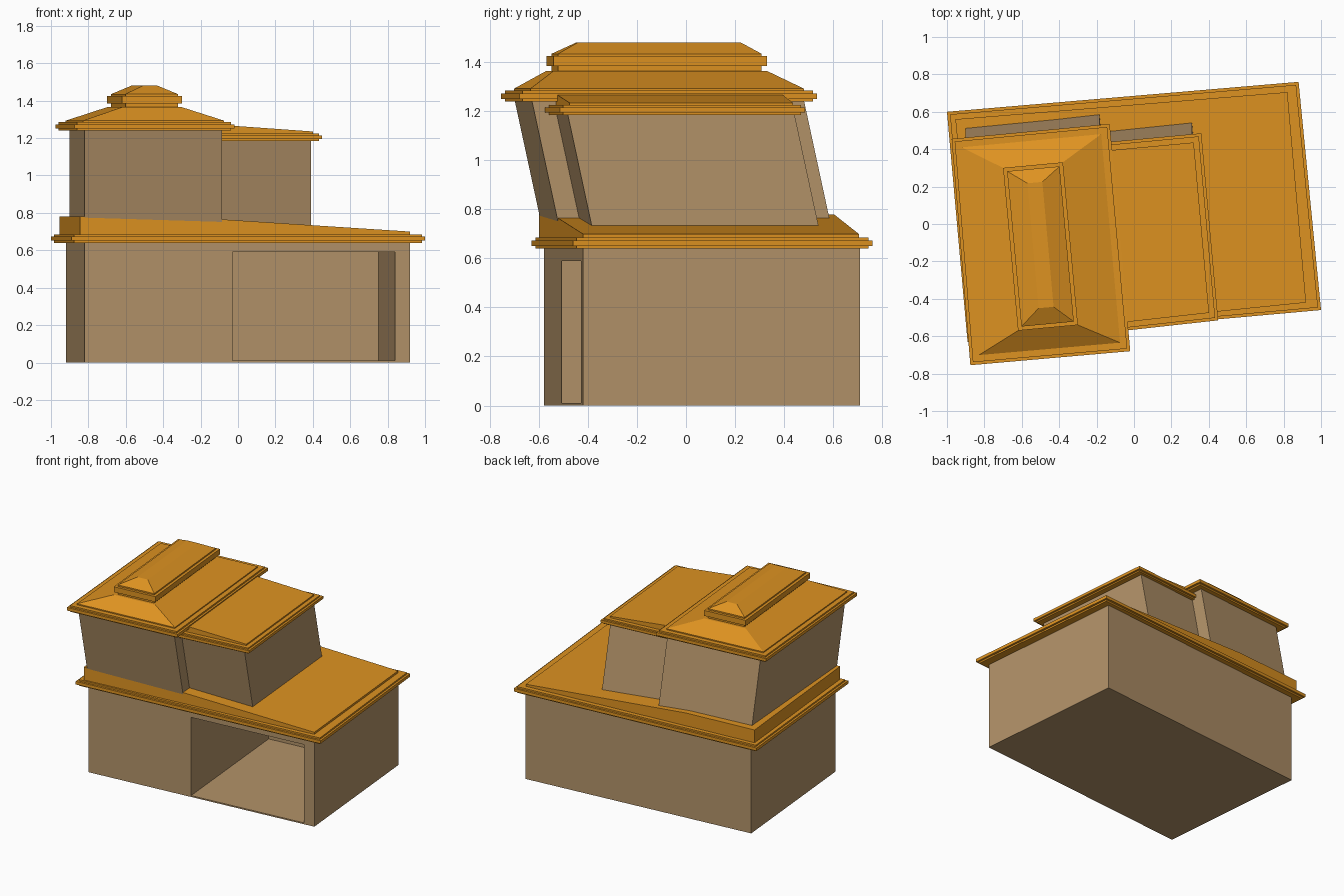
import bpy, bmesh
from mathutils import Vector

if "Cube" in bpy.data.objects:
    bpy.data.objects.remove(bpy.data.objects["Cube"])


def material(name, color):
    m = bpy.data.materials.new(name)
    m.diffuse_color = color
    m.use_nodes = True
    m.node_tree.nodes["Principled BSDF"].inputs["Base Color"].default_value = m.diffuse_color
    return m


WALL = material("wall_tan", (0.45, 0.29, 0.14, 1))
ROOF = material("roof_orange", (0.73, 0.29, 0.015, 1))


def loft(name, loops, mat):
    """Skin a list of matching 3D loops and cap both ends."""
    bm = bmesh.new()
    rings = [[bm.verts.new(p) for p in loop] for loop in loops]
    n = len(rings[0])
    for a, b in zip(rings, rings[1:]):
        for i in range(n):
            j = (i + 1) % n
            bm.faces.new((a[i], a[j], b[j], b[i]))
    bm.faces.new(rings[0])
    bm.faces.new(rings[-1])
    bmesh.ops.recalc_face_normals(bm, faces=bm.faces)
    me = bpy.data.meshes.new(name)
    bm.to_mesh(me)
    bm.free()
    me.materials.append(mat)
    ob = bpy.data.objects.new(name, me)
    bpy.context.collection.objects.link(ob)
    return ob


def at(quad, z, dy=0.0):
    return [(x, y + dy, z) for x, y in quad]


def inset(quad, d):
    """Move each corner of a plan inward along its two edges."""
    out = []
    for i, p in enumerate(quad):
        p = Vector(p)
        a, b = Vector(quad[i - 1]), Vector(quad[(i + 1) % 4])
        out.append(tuple(p + (a - p).normalized() * d + (b - p).normalized() * d))
    return out


def eave(name, plan, z0, z1):
    """Layered eave slab: thin inset course, full course, thin inset course."""
    h = (z1 - z0) / 4
    s = inset(plan, 0.015)
    loft(name, [at(s, z0), at(s, z0 + h), at(plan, z0 + h),
                at(plan, z1 - h), at(s, z1 - h), at(s, z1)], ROOF)


def wedge(name, plan, base, heights):
    """Sloped roof; heights = (fraction along the width, z) pairs."""
    fl, fr, br, bl = [Vector(p) for p in plan]

    def profile(l, r):
        pts = [(*l, base)]
        pts += [(*l.lerp(r, t), z) for t, z in heights]
        return pts + [(*r, base)]
    loft(name, [profile(fl, fr), profile(bl, br)], ROOF)


# Plans run front-left, front-right, back-right, back-left
# Ground storey with open room
body = loft("ground_walls", [at([(-0.82, -0.58), (0.92, -0.42), (0.82, 0.71), (-0.92, 0.55)], z)
                             for z in (0.0, 0.65)], WALL)
room = [(-0.02, -0.62), (0.85, -0.54), (0.75, 0.61), (-0.12, 0.53)]
cutter = loft("room_cutter", [at(room, z) for z in (0.01, 0.59)], WALL)
cutter.hide_render = True
cutter.hide_viewport = True
cut = body.modifiers.new("room", 'BOOLEAN')
cut.operation = 'DIFFERENCE'
cut.solver = 'EXACT'
cut.object = cutter

# Lower roof
low = [(-0.89, -0.63), (1.0, -0.46), (0.88, 0.76), (-1.0, 0.60)]
eave("lower_eave", low, 0.64, 0.685)
wedge("lower_roof", [(-0.845, -0.60), (0.92, -0.42), (0.82, 0.705), (-0.955, 0.56)],
      0.675, [(0, 0.78), (0.3, 0.78), (1, 0.70)])

# Leaning upper storey: right wing, then left tower
wing = [(-0.20, -0.54), (0.39, -0.485), (0.31, 0.44), (-0.25, 0.39)]
loft("wing_walls", [at(wing, 0.69, 0.11), at(wing, 1.20)], WALL)
tower = [(-0.82, -0.70), (-0.085, -0.63), (-0.185, 0.48), (-0.90, 0.41)]
loft("tower_walls", [at(tower, 0.74, 0.11), at(tower, 1.25)], WALL)

# Wing roof
wing_roof = [(-0.20, -0.587), (0.45, -0.515), (0.36, 0.485), (-0.28, 0.425)]
eave("wing_eave", wing_roof, 1.185, 1.225)
wedge("wing_roof", inset(wing_roof, 0.045), 1.22, [(0, 1.275), (1, 1.235)])

# Tower hip roof with raised cap
top = [(-0.875, -0.755), (-0.02, -0.68), (-0.13, 0.535), (-0.975, 0.455)]
eave("tower_eave", top, 1.24, 1.285)
cap = [(-0.62, -0.57), (-0.30, -0.54), (-0.38, 0.33), (-0.70, 0.30)]
skirt = inset(top, 0.05)
loft("tower_hip_roof", [at(skirt, 1.275), at(skirt, 1.293), at(cap, 1.365)], ROOF)
neck = inset(cap, 0.02)
ridge = [(-0.51, -0.45), (-0.43, -0.443), (-0.49, 0.225), (-0.57, 0.218)]
loft("tower_cap", [at(neck, 1.35), at(neck, 1.385), at(cap, 1.385), at(cap, 1.425),
                   at(neck, 1.425), at(neck, 1.435), at(ridge, 1.48)], ROOF)
